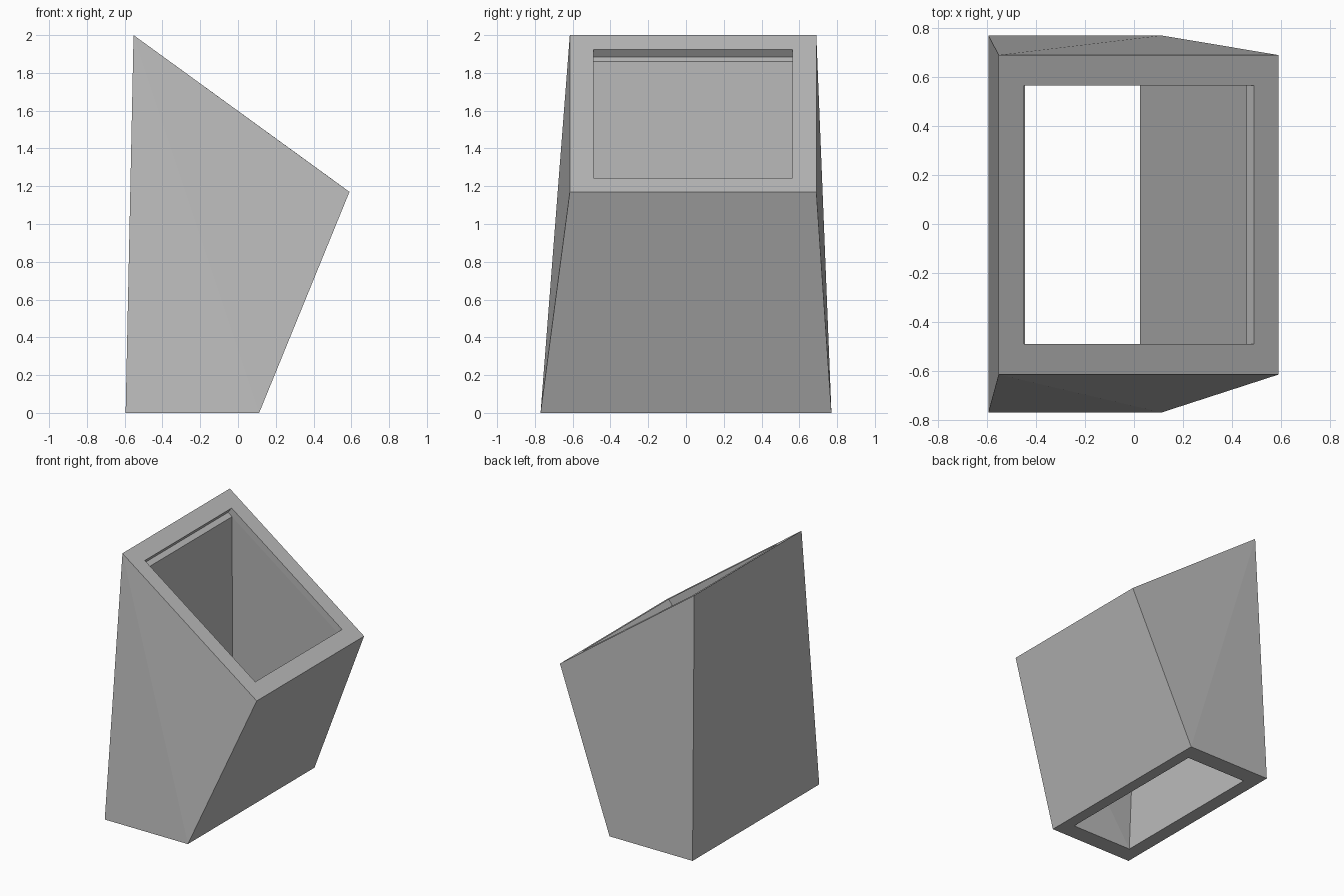
import bpy
import bmesh

cube = bpy.data.objects.get("Cube")
if cube:
    bpy.data.objects.remove(cube, do_unlink=True)

grey = bpy.data.materials.new("plain grey")
grey.use_nodes = True
colour = (0.5, 0.5, 0.5, 1)
grey.diffuse_color = colour
grey.node_tree.nodes["Principled BSDF"].inputs["Base Color"].default_value = colour

bm = bmesh.new()


def ring(left, right, y_front, y_back):
    """Rectangle spanning two (x, z) ends and two y limits."""
    corners = [(left, y_front), (right, y_front), (right, y_back), (left, y_back)]
    return [bm.verts.new((x, y, z)) for (x, z), y in corners]


def bridge(a, b):
    """Join two rings, splitting each wall from upper left to lower right."""
    for i in range(4):
        j = (i + 1) % 4
        if i in (0, 1):
            bm.faces.new((a[i], a[j], b[i]))
            bm.faces.new((a[j], b[j], b[i]))
        else:
            bm.faces.new((a[i], a[j], b[j]))
            bm.faces.new((a[i], b[j], b[i]))


# Outer shell, sloped rim, shallow recess and tapering inner channel
base_outer = ring((-0.595, 0), (0.112, 0), -0.77, 0.77)
rim_outer = ring((-0.553, 2), (0.59, 1.17), -0.615, 0.69)
rim_inner = ring((-0.45, 1.925), (0.49, 1.243), -0.49, 0.565)
recess = ring((-0.48, 1.884), (0.46, 1.202), -0.49, 0.565)
channel_top = ring((-0.446, 1.86), (0.494, 1.178), -0.49, 0.565)
base_inner = ring((-0.49, 0), (0.025, 0), -0.636, 0.636)

loops = [base_outer, rim_outer, rim_inner, recess, channel_top, base_inner]
for lower, upper in zip(loops, loops[1:] + loops[:1]):
    bridge(lower, upper)

# Merge the coplanar triangle pairs back into flat panels
bmesh.ops.recalc_face_normals(bm, faces=bm.faces)
bmesh.ops.dissolve_limit(bm, angle_limit=0.005, verts=bm.verts, edges=bm.edges)

mesh = bpy.data.meshes.new("slanted_hollow_duct")
bm.to_mesh(mesh)
bm.free()
mesh.materials.append(grey)
duct = bpy.data.objects.new("slanted_hollow_duct", mesh)
bpy.context.collection.objects.link(duct)
